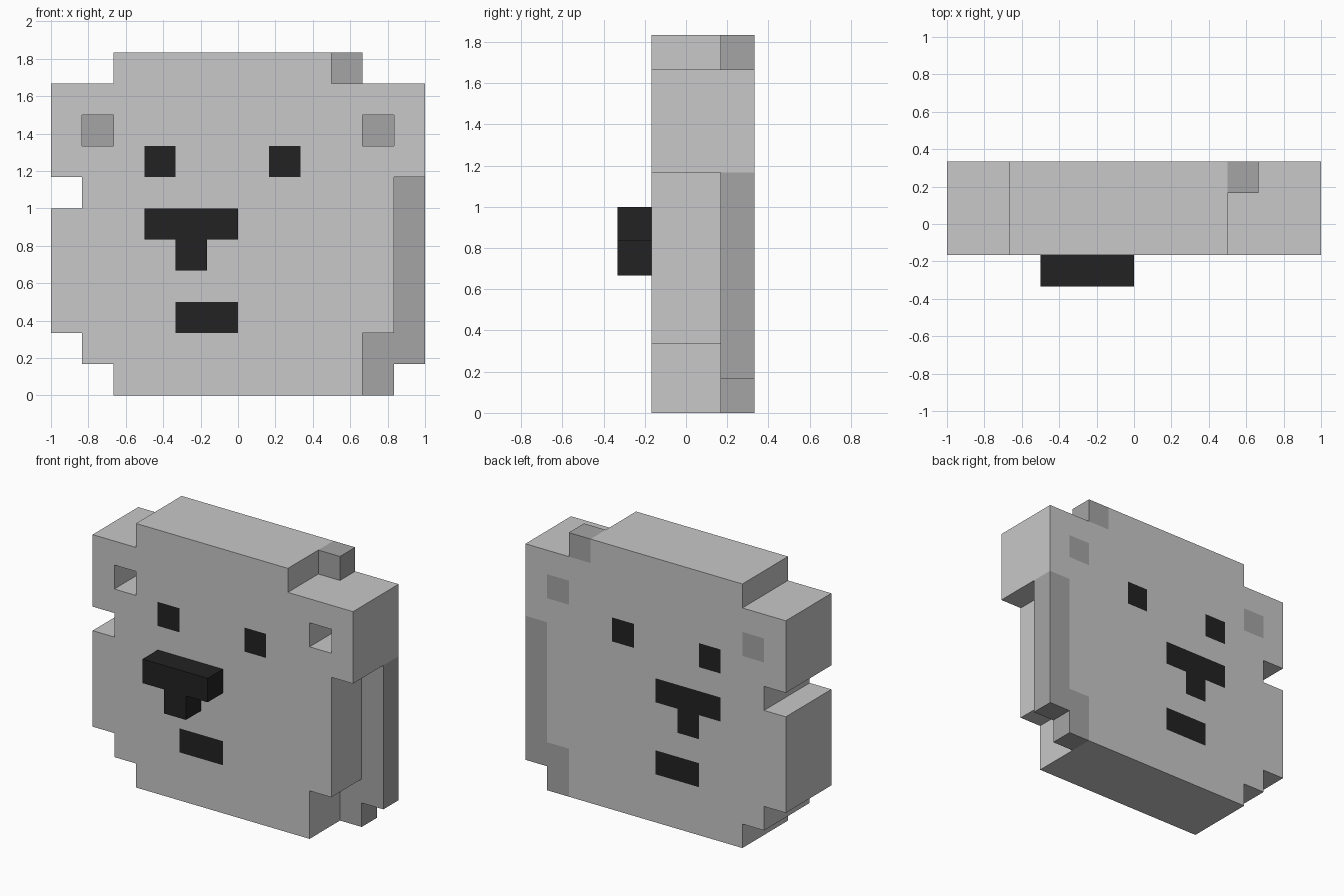
import bpy
import bmesh

if "Cube" in bpy.data.objects:
    bpy.data.objects.remove(bpy.data.objects["Cube"])

U = 1 / 6  # size of one block


def material(name, v):
    m = bpy.data.materials.new(name)
    m.diffuse_color = (v, v, v, 1)
    m.use_nodes = True
    m.node_tree.nodes["Principled BSDF"].inputs["Base Color"].default_value = m.diffuse_color
    return m


LIGHT = material("light grey", 0.578)
SHADE = material("mid grey", 0.376)
BLACK = material("black", 0.016)


def block(c0, c1, r0, r1):
    """Cells of a rectangle, columns c0..c1 and rows r0..r1 inclusive."""
    return {(c, r) for c in range(c0, c1 + 1) for r in range(r0, r1 + 1)}


def slab(name, cells, y0, y1, mats, marked=frozenset()):
    """Extrude a set of grid cells from y0 to y1 (in blocks)."""
    bm = bmesh.new()

    def quad(points, index=0):
        f = bm.faces.new([bm.verts.new(((x - 6) * U, y * U, z * U)) for x, y, z in points])
        f.material_index = index

    for c, r in sorted(cells):
        ring = [(c, r), (c + 1, r), (c + 1, r + 1), (c, r + 1)]
        index = 1 if (c, r) in marked else 0
        quad([(x, y0, z) for x, z in ring], index)
        quad([(x, y1, z) for x, z in reversed(ring)], index)
        # side walls only where there is no neighbour
        for i, (dc, dr) in enumerate([(0, -1), (1, 0), (0, 1), (-1, 0)]):
            if (c + dc, r + dr) not in cells:
                (ax, az), (bx, bz) = ring[i], ring[(i + 1) % 4]
                quad([(bx, y0, bz), (ax, y0, az), (ax, y1, az), (bx, y1, bz)])
    bmesh.ops.remove_doubles(bm, verts=bm.verts, dist=1e-4)
    me = bpy.data.meshes.new(name)
    bm.to_mesh(me)
    bm.free()
    for m in mats:
        me.materials.append(m)
    ob = bpy.data.objects.new(name, me)
    bpy.context.collection.objects.link(ob)
    return ob


# Face markings, visible on front and back of the head
eyes = {(3, 7), (7, 7)}
nose = block(3, 5, 5, 5) | {(4, 4)}
mouth = block(4, 5, 2, 2)
ear_holes = {(1, 8), (10, 8)}

# Head silhouette with open ear holes
head = (block(2, 9, 0, 0) | block(1, 9, 1, 1) | block(0, 10, 2, 5)
        | block(1, 10, 6, 6) | block(0, 11, 7, 9) | block(2, 8, 10, 10)) - ear_holes
slab("head", head, -1, 2, [LIGHT, BLACK], eyes | nose | mouth)

# Raised nose
slab("nose", nose, -2, -1, [BLACK])

# Darker pieces in the rear layer
slab("left_inner_ear", {(1, 8)}, 1, 2, [SHADE])
slab("right_inner_ear", {(10, 8)}, 1, 2, [SHADE])
slab("side_strip", block(11, 11, 1, 6) | block(10, 10, 0, 1), 1, 2, [SHADE])
slab("top_corner", {(9, 10)}, 1, 2, [SHADE])
